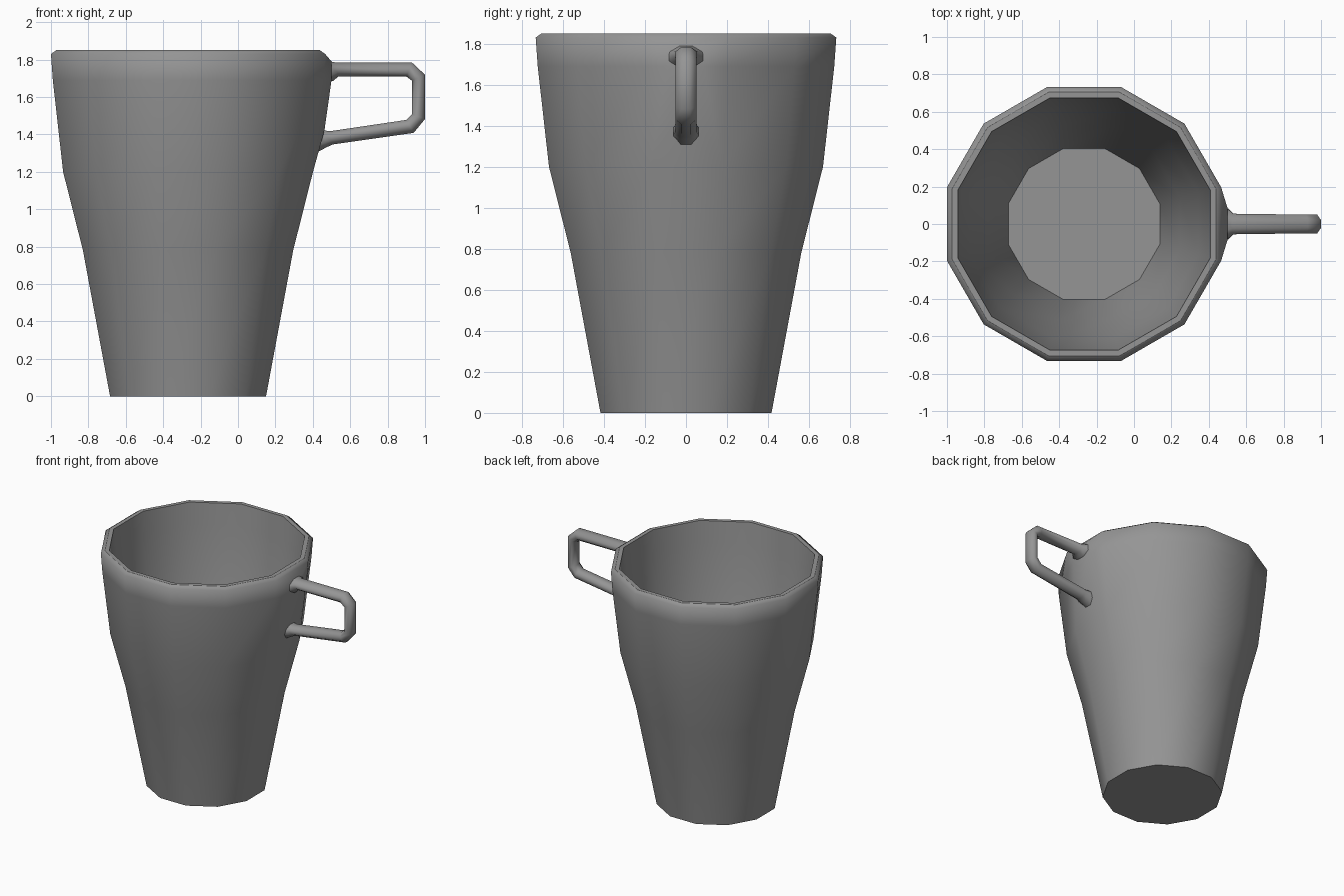
import bpy, bmesh, math
from mathutils import Vector

if "Cube" in bpy.data.objects:
    bpy.data.objects.remove(bpy.data.objects["Cube"], do_unlink=True)

SIDES = 12
CX = -0.267

grey = bpy.data.materials.new("plain_grey")
grey.use_nodes = True
colour = (0.3, 0.3, 0.3, 1)
grey.diffuse_color = colour
grey.node_tree.nodes["Principled BSDF"].inputs["Base Color"].default_value = colour


def finish(bm, name):
    mesh = bpy.data.meshes.new(name)
    bm.to_mesh(mesh)
    bm.free()
    mesh.materials.append(grey)
    obj = bpy.data.objects.new(name, mesh)
    bpy.context.collection.objects.link(obj)
    return obj


def corner(apothem, z, i):
    r = apothem / math.cos(math.pi / SIDES)
    a = math.pi * (2 * i - 1) / SIDES
    return Vector((CX + r * math.cos(a), r * math.sin(a), z))


# Cup: (apothem, height, hard edge) from the base, over the rim, to the inner floor
profile = [(0.417, 0, True), (0.562, 0.78, False), (0.668, 1.2, False),
           (0.723, 1.69, False), (0.733, 1.83, False), (0.705, 1.85, True),
           (0.675, 1.85, True), (0.66, 1.69, False), (0.612, 1.2, False),
           (0.515, 0.78, False), (0.405, 0.1, True)]
bm = bmesh.new()
rings = [[bm.verts.new(corner(r, z, i)) for i in range(SIDES)] for r, z, _ in profile]
for k in range(len(rings) - 1):
    a, b = rings[k], rings[k + 1]
    for i in range(SIDES):
        # leave the handle panel open for the swelling
        if i == 0 and k in (2, 3):
            continue
        j = (i + 1) % SIDES
        bm.faces.new((a[i], a[j], b[j], b[i]))
bm.faces.new(rings[0][::-1])
bm.faces.new(rings[-1])
for ring, (_, _, hard) in zip(rings, profile):
    if hard:
        for i in range(SIDES):
            bm.edges.get((ring[i], ring[(i + 1) % SIDES])).smooth = False

# Swelling of the wall where the handle joins, as the front of a hull
points = [corner(*profile[k][:2], i) for k in (2, 3, 4) for i in (0, 1)]
for x, y, z in [(0.5, 0.085, 1.79), (0.5, 0.085, 1.69),
                (0.462, 0.06, 1.42), (0.433, 0.06, 1.325)]:
    points += [Vector((x, y, z)), Vector((x, -y, z))]
hull = bmesh.new()
bmesh.ops.convex_hull(hull, input=[hull.verts.new(p) for p in points])
hull.normal_update()
for f in hull.faces:
    if f.normal.x > 0.05 and abs(f.normal.y) < 0.95:
        bm.faces.new([bm.verts.new(v.co) for v in f.verts])
hull.free()
bmesh.ops.remove_doubles(bm, verts=bm.verts, dist=0.0005)
for f in bm.faces:
    f.smooth = True
finish(bm, "cup")

# Handle: (x, z, half width, half thickness) along its path, flared at both ends
path = [(0.48, 1.738, 0.088, 0.055), (0.502, 1.738, 0.082, 0.052),
        (0.53, 1.747, 0.055, 0.037), (0.915, 1.747, 0.05, 0.038),
        (0.965, 1.703, 0.05, 0.035), (0.965, 1.495, 0.05, 0.035),
        (0.92, 1.443, 0.05, 0.037), (0.5, 1.382, 0.053, 0.036),
        (0.465, 1.376, 0.06, 0.046), (0.42, 1.368, 0.062, 0.048)]
bm = bmesh.new()
loops = []
for k, (x, z, w, t) in enumerate(path):
    p = Vector((x, 0, z))
    near = [Vector((path[m][0], 0, path[m][1])) for m in (max(k - 1, 0), min(k + 1, len(path) - 1))]
    before, after = (p - near[0]).normalized(), (near[1] - p).normalized()
    along = (before + after).normalized()
    # keep the thickness through the bends
    t /= max(along.dot(after), 0.8)
    out = Vector((-along.z, 0, along.x))
    loop = []
    for s in range(8):
        a = math.pi * (s + 0.5) / 4
        c = math.cos(math.pi / 8)
        loop.append(bm.verts.new(p + Vector((0, w * math.cos(a) / c, 0)) + out * (t * math.sin(a) / c)))
    loops.append(loop)
for a, b in zip(loops, loops[1:]):
    for i in range(8):
        j = (i + 1) % 8
        bm.faces.new((a[i], a[j], b[j], b[i])).smooth = True
bm.faces.new(loops[0])
bm.faces.new(loops[-1])
bmesh.ops.recalc_face_normals(bm, faces=bm.faces)
finish(bm, "handle")
